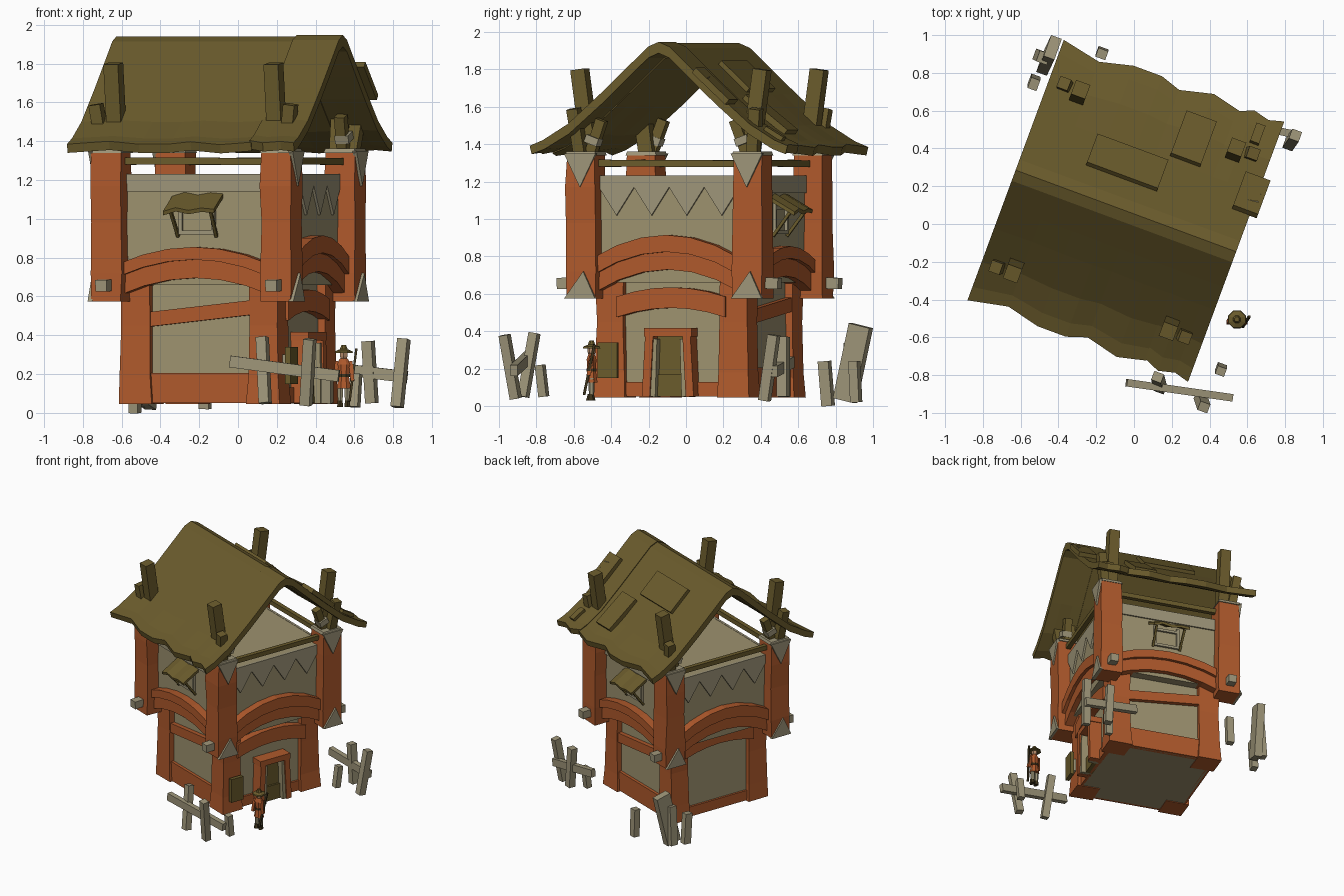
import bpy, bmesh, math, random
from mathutils import Matrix, Vector

if "Cube" in bpy.data.objects:
    bpy.data.objects.remove(bpy.data.objects["Cube"])

random.seed(4)
HOUSE = Matrix.Translation((-.05, .072, 0)) @ Matrix.Rotation(math.radians(-20.3), 4, 'Z')
WORLD = Matrix.Identity(4)


def material(name, rgb):
    m = bpy.data.materials.new(name)
    m.diffuse_color = (*rgb, 1)
    m.use_nodes = True
    m.node_tree.nodes["Principled BSDF"].inputs["Base Color"].default_value = m.diffuse_color
    return m


ORANGE = material("orange clay", (.43, .101, .025))
OLIVE = material("olive thatch", (.145, .105, .025))
BEIGE = material("beige plaster", (.335, .285, .157))
PALE = material("pale wood", (.34, .30, .19))
DARK = material("dark leather", (.05, .035, .012))
SKIN = material("skin", (.45, .25, .14))


def add(name, verts, faces, mat, M=HOUSE):
    me = bpy.data.meshes.new(name)
    me.from_pydata([M @ Vector(v) for v in verts], [], faces)
    bm = bmesh.new()
    bm.from_mesh(me)
    bmesh.ops.recalc_face_normals(bm, faces=bm.faces)
    bm.to_mesh(me)
    bm.free()
    me.materials.append(mat)
    ob = bpy.data.objects.new(name, me)
    bpy.context.collection.objects.link(ob)
    return ob


def rings(name, mat, loops, M=HOUSE):
    """Skin a list of equal-length point loops and cap both ends."""
    n = len(loops[0])
    verts = [p for l in loops for p in l]
    faces = [(r*n+i, r*n+(i+1) % n, (r+1)*n+(i+1) % n, (r+1)*n+i)
             for r in range(len(loops)-1) for i in range(n)]
    faces += [tuple(range(n)), tuple(range(len(verts)-n, len(verts)))]
    return add(name, verts, faces, mat, M)


def column(name, mat, cx, cy, levels, sides=4, jit=0, M=HOUSE):
    """Levels of (z, half width x, half width y)."""
    k = 1/math.cos(math.pi/sides)
    loops = []
    for z, hx, hy in levels:
        loops.append([(cx+k*hx*math.cos(t)+random.uniform(-jit, jit),
                       cy+k*hy*math.sin(t)+random.uniform(-jit, jit), z)
                      for t in [(i+.5)*2*math.pi/sides for i in range(sides)]])
    return rings(name, mat, loops, M)


def box(name, mat, lo, hi, M=HOUSE):
    return rings(name, mat, [[(lo[0], lo[1], z), (hi[0], lo[1], z), (hi[0], hi[1], z), (lo[0], hi[1], z)]
                             for z in (lo[2], hi[2])], M)


def beam(name, mat, p, q, w, h, M=HOUSE, roll=0):
    """Square bar from p to q."""
    p, q = Vector(p), Vector(q)
    d = (q-p).normalized()
    ref = Vector((0, 0, 1)) if abs(d.z) < .8 else Vector((math.sin(roll), math.cos(roll), 0))
    s = d.cross(ref).normalized()
    t = s.cross(d)
    return rings(name, mat, [[c+s*w/2*i+t*h/2*j for i, j in ((-1, -1), (1, -1), (1, 1), (-1, 1))]
                             for c in (p, q)], M)


def plate(name, mat, pts, y0, y1, M):
    """Outline of (x, z) points extruded between two depths."""
    return rings(name, mat, [[(x, y, z) for x, z in pts] for y in (y0, y1)], M)


def arch(name, mat, half, z_end, rise, height, y0, y1, M):
    loops = []
    for i in range(7):
        x = -half + 2*half*i/6
        z = z_end + rise*(1-(x/half)**2)
        loops.append([(x, y0, z), (x, y1, z), (x, y1, z+height), (x, y0, z+height)])
    return rings(name, mat, loops, M)


# Wall bodies
column("lower_walls", BEIGE, 0, 0, [(.05, .40, .40), (.72, .385, .385)])
column("upper_walls", BEIGE, 0, 0, [(.66, .455, .455), (1.23, .457, .457)])

# Corner pillars, caps, cloth triangles, beam ends and posts through the roof
for sx in (-1, 1):
    for sy in (-1, 1):
        x, y = sx*.467, sy*.475
        column("lower_pillar", ORANGE, sx*.352, sy*.352,
               [(.045, .09, .09), (.18, .082, .082), (.45, .077, .077), (.7, .08, .08)], jit=.004)
        column("upper_pillar", ORANGE, x, y,
               [(.575, .083, .083), (.72, .086, .086), (.98, .081, .081), (1.17, .084, .084), (1.345, .08, .08)], jit=.004)
        column("pillar_cap", PALE, x, y, [(1.34, .087, .087), (1.362, .08, .08)])
        side = HOUSE @ Matrix.Rotation(sx*math.pi/2, 4, 'Z')
        cx = sx*y
        plate("top_cloth", PALE, [(cx-.09, 1.35), (cx+.09, 1.35), (cx, 1.17)], -.54, -.562, side)
        plate("bottom_cloth", PALE, [(cx-.088, .575), (cx+.088, .575), (cx+.02, .72)], -.54, -.565, side)
        beam("beam_end", PALE, (x, sy*.5, .66), (x, sy*.63, .655), .062, .06)
        beam("tall_roof_post", OLIVE, (sx*.44, sy*.455, 1.34), (sx*.44, sy*.52, 1.80), .08, .08)
        beam("short_roof_post", OLIVE, (sx*.50, sy*.49, 1.34), (sx*.535, sy*.52, 1.59), .062, .062)
        beam("brace", OLIVE, (x, sy*.45, 1.34), (x+sx*.01, sy*.38, 1.53), .055, .055)
        beam("rope_wrap", PALE, (x+sx*.01, sy*.435, 1.40), (x+sx*.01, sy*.42, 1.44), .075, .075)

# Details on each of the four sides: front, right, back, left
for k in range(4):
    F = HOUSE @ Matrix.Rotation(k*math.pi/2, 4, 'Z')
    gable = k % 2
    up = .025 if gable else 0
    rise = .125 if gable else .09
    arch("upper_arch", ORANGE, .42, .70, rise, .065+up, -.52, -.42, F)
    arch("lower_arch", ORANGE, .42, .605, rise, .10+up, -.495, -.38, F)
    beam("top_rail", OLIVE, (-.55, -.47, 1.30), (.55, -.47, 1.295), .035, .036, F)
    if gable:
        # Toothed trim and arched lintel
        zig = [(-.4+.1*i, 1.17 if i % 2 == 0 else 1.02) for i in range(9)]
        plate("toothed_trim", PALE, [(-.4, 1.232)]+zig+[(.4, 1.232)], -.45, -.47, F)
        arch("lintel", ORANGE, .31, .475 if k == 1 else .55, .05, .11, -.445, -.38, F)
        box("sill", ORANGE, (-.3, -.415, .05), (.3, -.38, .13), F)
    else:
        # Plain trim, crooked cross beam, base board
        box("plain_trim", PALE, (-.4, -.468, 1.14), (.4, -.45, 1.232), F)
        beam("cross_beam", ORANGE, (-.3, -.40, .48), (.3, -.40, .545), .05, .075, F)
        box("base_board", ORANGE, (-.3, -.42, .05), (.3, -.38, .205), F)
        # Shuttered window with a propped awning
        for x in (-.1, .1):
            beam("window_jamb", PALE, (x*.9, -.46, .93), (x*.9, -.46, 1.09), .02, .025, F)
            beam("awning_prop", OLIVE, (x*1.05, -.46, .91), (x*1.1, -.56, 1.04), .016, .016, F)
        for z in (.93, 1.06):
            beam("window_bar", PALE, (-.1, -.46, z), (.1, -.46, z), .025, .02, F)
        loops = []
        for i, d in enumerate((-.012, .008, -.006, .006, .0)):
            x = -.14+.07*i
            loops.append([(x, -.45, 1.11+d), (x, -.455, 1.13+d), (x, -.595, 1.05+d), (x, -.59, 1.03+d)])
        rings("awning", OLIVE, loops, F)

# Doorway on the right side
R = HOUSE @ Matrix.Rotation(math.pi/2, 4, 'Z')
for s in (-1, 1):
    beam("door_frame", ORANGE, (s*.125, -.44, .05), (s*.105, -.44, .40), .045, .10, R)
    beam("door_jamb", BEIGE, (s*.09, -.44, .05), (s*.08, -.44, .36), .03, .08, R)
beam("door_head", ORANGE, (-.135, -.44, .395), (.135, -.44, .395), .10, .045, R)
box("door", OLIVE, (-.08, -.43, .05), (.08, -.39, .375), R)
box("door_lower_panel", OLIVE, (-.075, -.445, .05), (.075, -.43, .17), R)
box("sign_board", OLIVE, (-.40, -.49, .15), (-.29, -.46, .34), R)
box("sign_mount", PALE, (-.37, -.465, .2), (-.32, -.42, .3), R)

# Roof: two wavy sheets, the right one overlapping the left
PROFILE = [(0, 1.94), (.06, 1.915), (.2, 1.785), (.33, 1.665), (.52, 1.50), (.66, 1.415), (.735, 1.385)]


def roof_z(b):
    b = abs(b)
    for (b0, z0), (b1, z1) in zip(PROFILE, PROFILE[1:]):
        if b <= b1:
            return z0+(z1-z0)*(b-b0)/(b1-b0)
    return PROFILE[-1][1]


def roof(name, stations, lift):
    """Stations of (position along the ridge, eave shift)."""
    prof = [(-b, z) for b, z in PROFILE[:0:-1]]+PROFILE
    loops = []
    for a, w in stations:
        top, low = [], []
        for b, z in prof:
            e = (abs(b)/.735)**2
            bb = b*(1+w*e)
            zz = z+lift-w*e*.25
            top.append((a, bb, zz))
            low.append((a, bb*.985, zz-.045-.015*(1-e)))
        loops.append(top+low[::-1])
    return rings(name, OLIVE, loops)


roof("roof_main", [(-.615, 0), (-.40, -.06), (-.22, .0), (-.06, 0), (.05, -.05), (.23, .01), (.385, -.04)], 0)
roof("roof_end", [(.375, -.05), (.46, .0), (.55, -.03), (.63, 0)], .007)


# Patches nailed over the thatch
def patch(name, a, b, la, lb, lift=.012):
    z0, z1 = roof_z(b-lb/2), roof_z(b+lb/2)
    return beam(name, OLIVE, (a, b-lb/2, z0+lift), (a, b+lb/2, z1+lift), la, .035)


patch("wide_patch", -.075, .24, .40, .16)
patch("square_patch", .21, .48, .17, .24)
patch("edge_patch", .60, .31, .14, .19, .025)
for i in (0, 1):
    beam("patch_peg", PALE, (.55, .26+.04*i, 1.755-.04*i), (.65, .28+.04*i, 1.745-.04*i), .022, .022)
patch("small_patch", .52, .62, .05, .1)


# Fences and loose planks around the house (world coordinates)
def stakes(name, rows):
    for p, q, w, h in rows:
        beam(name, PALE, p, q, w, h, WORLD, .35)


stakes("front_fence", [
    ((-.04, -.84, .265), (.52, -.92, .19), .04, .06),
    ((.14, -.87, .05), (.125, -.81, .39), .055, .05),
    ((.35, -.91, .04), (.37, -.97, .38), .055, .05),
    ((.46, -.76, .05), (.46, -.78, .22), .05, .045)])
stakes("right_fence", [
    ((.45, .56, .235), (.87, .47, .185), .04, .06),
    ((.69, .52, .05), (.67, .52, .37), .055, .055),
    ((.82, .42, .03), (.855, .47, .38), .055, .055),
    ((.60, .42, .03), (.61, .44, .20), .05, .045)])
stakes("back_planks", [
    ((-.47, .85, .03), (-.43, .935, .43), .06, .12),
    ((-.50, .89, .03), (-.48, .88, .34), .06, .06),
    ((-.53, .76, .0), (-.53, .74, .24), .05, .06),
    ((-.17, .91, .02), (-.17, .90, .24), .055, .05)])

# Guard standing by the door
gx, gy = .545, -.505
for s in (-1, 1):
    column("guard_leg", PALE, gx+s*.018, gy, [(.06, .012, .012), (.15, .016, .016)], 6, 0, WORLD)
    column("guard_boot", DARK, gx+s*.019, gy-.004, [(.03, .015, .022), (.065, .013, .014)], 6, 0, WORLD)
    beam("guard_arm", ORANGE, (gx+s*.035, gy, .265), (gx+s*.045, gy-.015, .165), .02, .022, WORLD)
column("guard_coat", ORANGE, gx, gy, [(.125, .036, .032), (.19, .027, .023), (.25, .036, .026), (.28, .02, .016)], 8, 0, WORLD)
column("guard_belt", DARK, gx, gy, [(.185, .031, .027), (.2, .031, .027)], 8, 0, WORLD)
column("guard_head", SKIN, gx, gy, [(.275, .014, .014), (.29, .019, .019), (.32, .018, .018)], 6, 0, WORLD)
column("guard_hat", OLIVE, gx, gy, [(.308, .047, .047), (.318, .044, .044), (.328, .02, .02), (.35, .012, .012)], 8, 0, WORLD)
beam("guard_rifle", DARK, (gx+.03, gy-.04, .06), (gx+.065, gy+.015, .33), .012, .014, WORLD)
